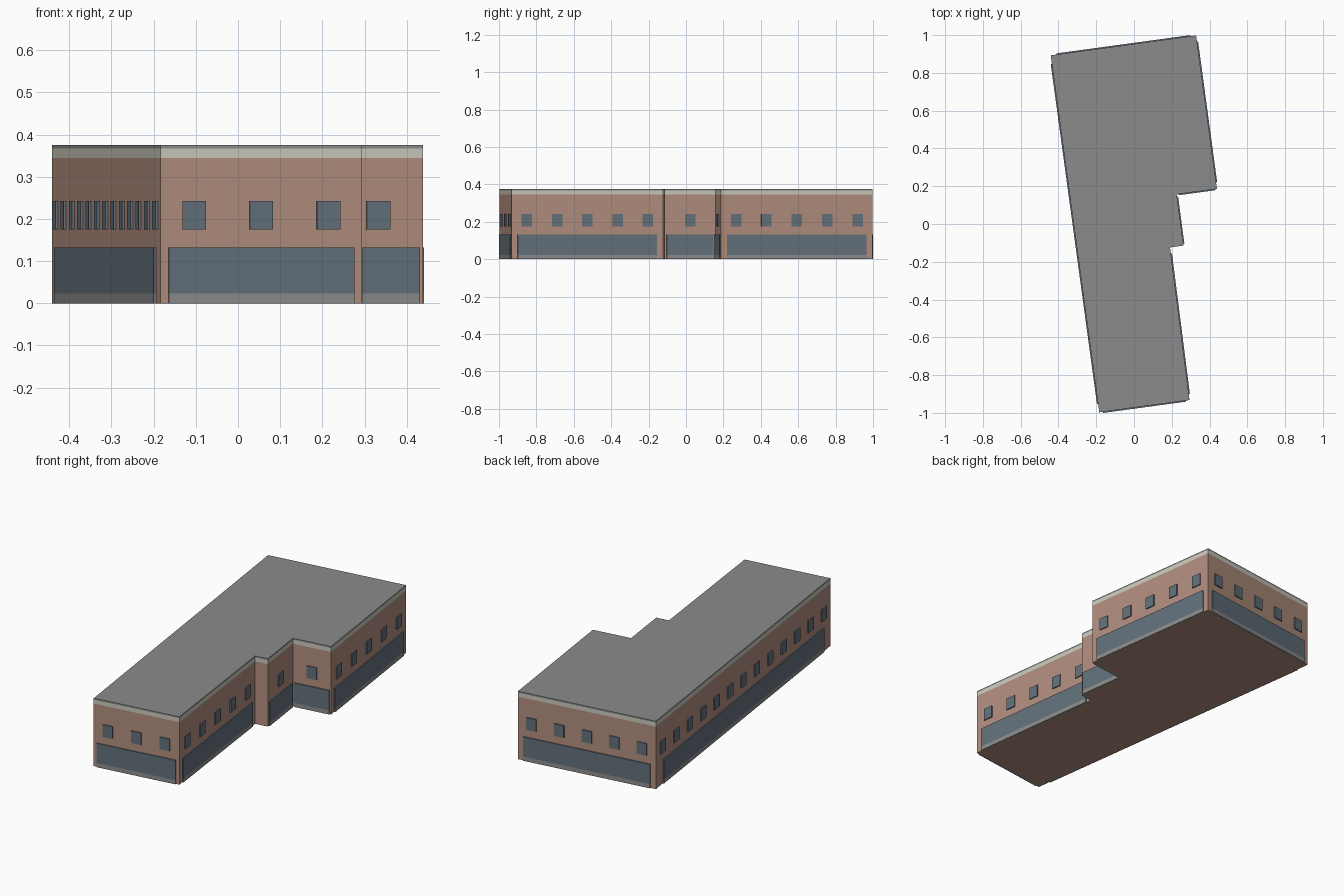
import bpy, bmesh
from mathutils import Vector, Matrix

cube = bpy.data.objects.get("Cube")
if cube:
    bpy.data.objects.remove(cube, do_unlink=True)


def material(name, rgb):
    m = bpy.data.materials.new(name)
    m.use_nodes = True
    m.diffuse_color = (*rgb, 1)
    m.node_tree.nodes["Principled BSDF"].inputs["Base Color"].default_value = (*rgb, 1)
    return m


brick = material("brick", (0.44, 0.27, 0.21))
glass = material("blue grey glass", (0.125, 0.165, 0.2))
pale = material("pale stone", (0.58, 0.58, 0.5))
grey = material("roof grey", (0.26, 0.26, 0.26))


def finish(bm, name, mat):
    bmesh.ops.recalc_face_normals(bm, faces=bm.faces)
    me = bpy.data.meshes.new(name)
    bm.to_mesh(me)
    bm.free()
    me.materials.append(mat)
    ob = bpy.data.objects.new(name, me)
    bpy.context.collection.objects.link(ob)
    return ob


# Footprint, counter-clockwise from the front left corner
plan = [Vector(p) for p in ((-.184, -.997), (.294, -.932), (.191, -.124), (.262, -.114),
                            (.226, .157), (.439, .186), (.329, .998), (-.441, .893))]


def slab(name, z0, z1, mat):
    bm = bmesh.new()
    base = bm.faces.new([bm.verts.new((p.x, p.y, z0)) for p in plan])
    top = bmesh.ops.extrude_face_region(bm, geom=[base], use_keep_orig=True)
    verts = [v for v in top["geom"] if isinstance(v, bmesh.types.BMVert)]
    bmesh.ops.translate(bm, verts=verts, vec=(0, 0, z1 - z0))
    finish(bm, name, mat)


slab("brick_walls", 0, .345, brick)
slab("cornice_band", .345, .367, pale)
slab("flat_roof", .367, .375, grey)


# Shallow panel standing out from the wall running from a to b
DEPTH = .006


def panel(bm, a, b, centre, width, z0, z1):
    along = (b - a).normalized()
    out = Vector((along.y, -along.x))
    c = a.lerp(b, centre)
    frame = Matrix(((along.x, out.x, 0, c.x), (along.y, out.y, 0, c.y),
                    (0, 0, 1, (z0 + z1) / 2), (0, 0, 0, 1)))
    size = Matrix.Diagonal((width, 2 * DEPTH, z1 - z0, 1))
    bmesh.ops.create_cube(bm, size=1, matrix=frame @ size)


# Windows upstairs and shopfronts below, on every wall but the short return
walls = {"front": (0, 3), "right_wing": (1, 5), "projection": (3, 1), "recess": (4, 1),
         "rear_wing": (5, 5), "back": (6, 5), "long_side": (7, 13)}
for name, (i, count) in walls.items():
    a, b = plan[i], plan[(i + 1) % len(plan)]
    length = (b - a).length
    bm = bmesh.new()
    for k in range(count):
        panel(bm, a, b, (k + .5) / count, .056, .175, .242)
    finish(bm, name + "_windows", glass)
    bm = bmesh.new()
    panel(bm, a, b, .5, length * .92, .023, .132)
    finish(bm, name + "_shopfront", glass)
    bm = bmesh.new()
    panel(bm, a, b, .5, length * .92, 0, .023)
    finish(bm, name + "_plinth", grey)
